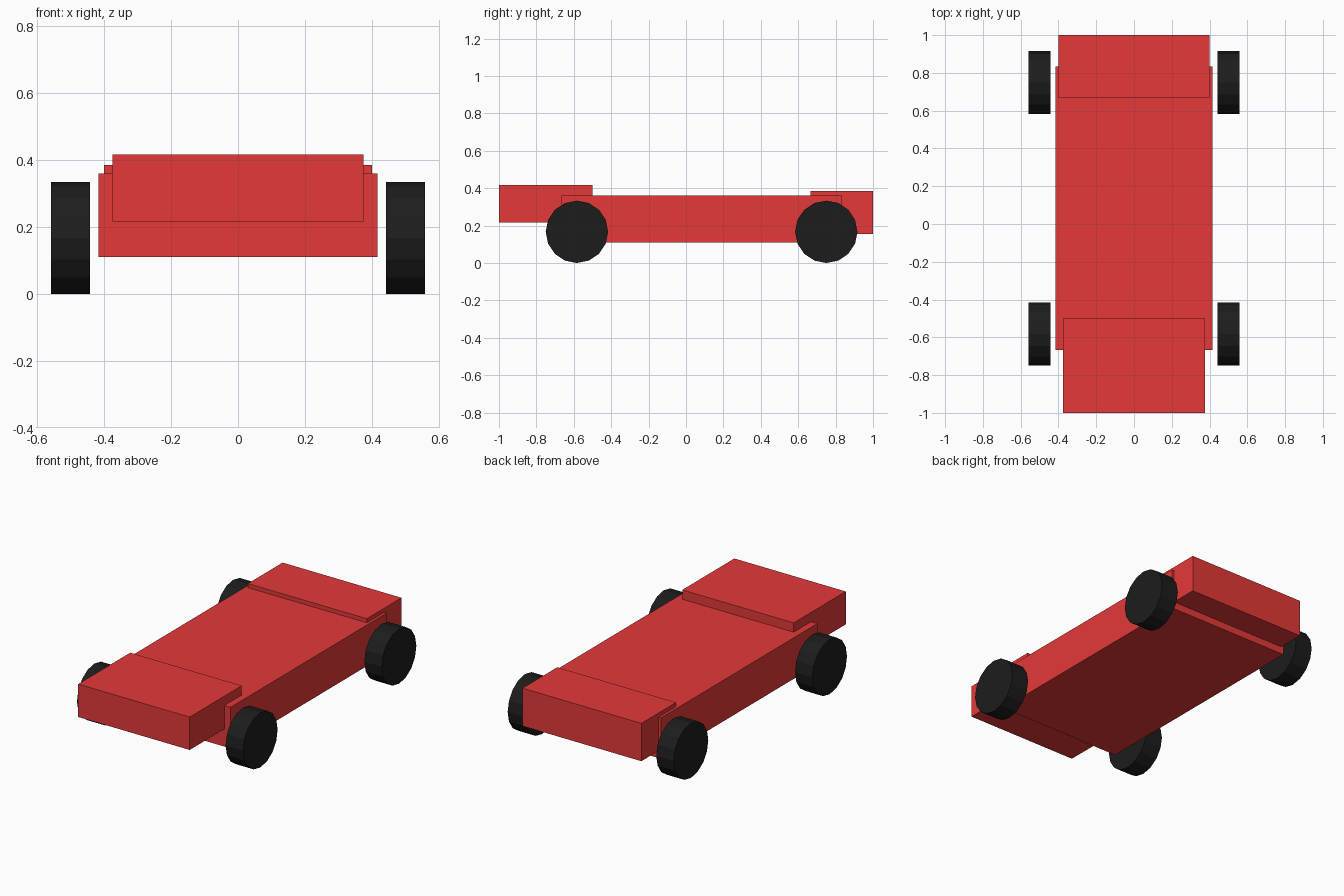
import bpy
from math import pi

if "Cube" in bpy.data.objects:
    bpy.data.objects.remove(bpy.data.objects["Cube"])


def material(name, color):
    m = bpy.data.materials.new(name)
    m.diffuse_color = color
    m.use_nodes = True
    m.node_tree.nodes["Principled BSDF"].inputs["Base Color"].default_value = m.diffuse_color
    return m


red = material("red_paint", (0.78, 0.04, 0.04, 1))
black = material("black_rubber", (0.012, 0.012, 0.012, 1))


def box(name, half_width, y0, y1, z0, z1):
    bpy.ops.mesh.primitive_cube_add(size=1, location=(0, (y0 + y1) / 2, (z0 + z1) / 2))
    ob = bpy.context.object
    ob.name = name
    ob.scale = (2 * half_width, y1 - y0, z1 - z0)
    bpy.ops.object.transform_apply(location=False, rotation=False, scale=True)
    ob.data.materials.append(red)


# Body blocks
box("main_body", 0.4167, -0.6667, 0.8333, 0.11, 0.36)
box("nose", 0.375, -1.0, -0.5, 0.2167, 0.4167)
box("tail", 0.4, 0.6667, 1.0, 0.155, 0.385)

# Four 16-sided wheels
R = 1 / 6
for end, y in (("front", -0.5833), ("rear", 0.75)):
    for side, x in (("left", 0.5), ("right", -0.5)):
        bpy.ops.mesh.primitive_cylinder_add(vertices=16, radius=R, depth=0.1167,
                                            location=(x, y, R), rotation=(0, pi / 2, 0))
        wheel = bpy.context.object
        wheel.name = f"{end}_{side}_wheel"
        wheel.data.materials.append(black)
